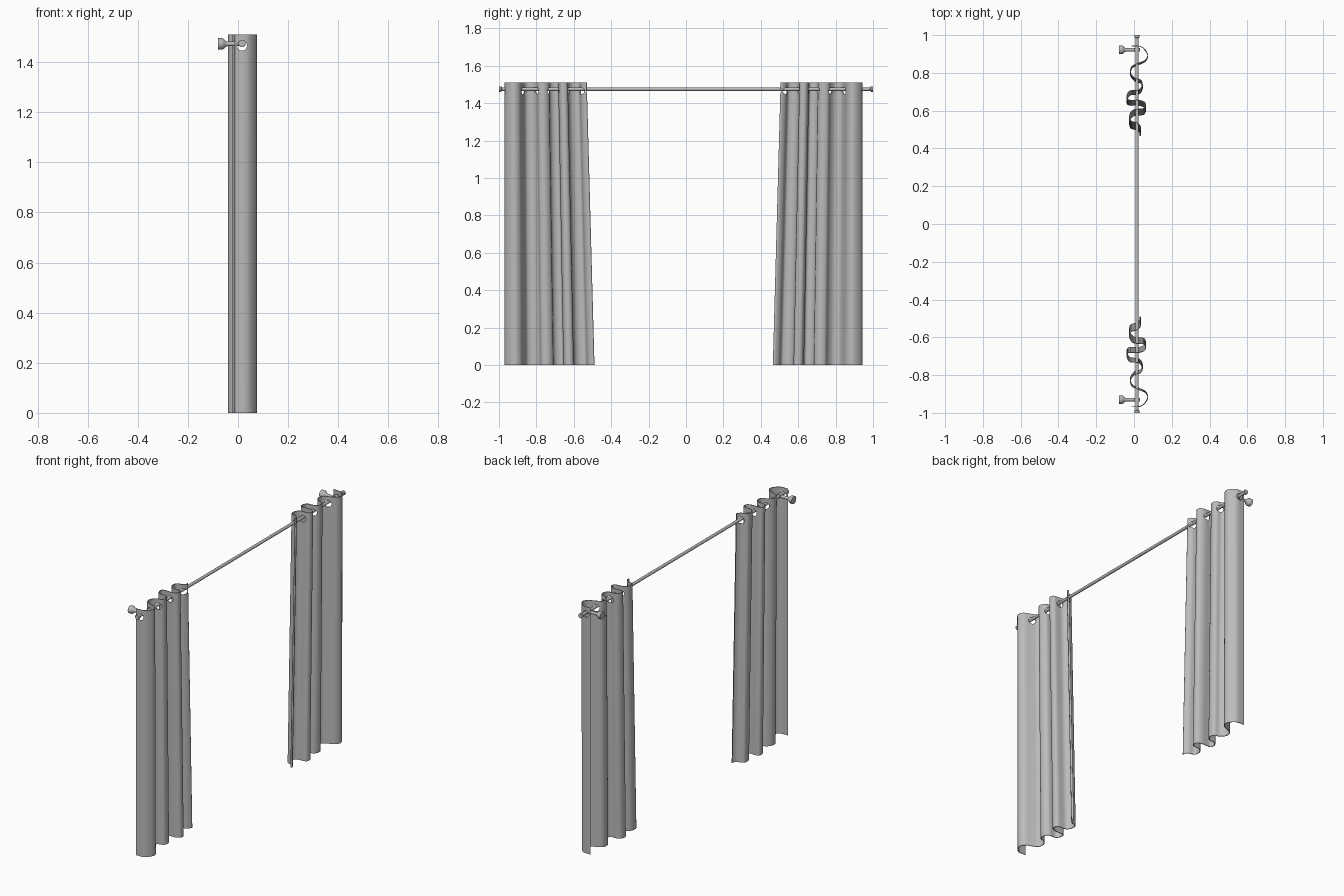
import bpy, bmesh
from mathutils import Vector, Matrix

cube = bpy.data.objects.get("Cube")
if cube:
    bpy.data.objects.remove(cube, do_unlink=True)

grey = bpy.data.materials.new("plain grey")
grey.use_nodes = True
colour = (0.5, 0.5, 0.5, 1)
grey.diffuse_color = colour
grey.node_tree.nodes["Principled BSDF"].inputs["Base Color"].default_value = colour

ROD_X, ROD_Z, HEIGHT = 0.016, 1.475, 1.51


def make_object(name, bm):
    mesh = bpy.data.meshes.new(name)
    bmesh.ops.recalc_face_normals(bm, faces=bm.faces)
    bm.to_mesh(mesh)
    bm.free()
    mesh.materials.append(grey)
    obj = bpy.data.objects.new(name, mesh)
    bpy.context.collection.objects.link(obj)
    return obj


def select(obj):
    bpy.ops.object.select_all(action='DESELECT')
    obj.select_set(True)
    bpy.context.view_layer.objects.active = obj


def smooth(obj):
    select(obj)
    bpy.ops.object.shade_smooth_by_angle(angle=0.7)


def turned(name, profile, origin, axis, sides=24):
    """Solid of revolution; profile is (distance along axis, radius)."""
    bm = bmesh.new()
    spin = Vector((0, 0, 1)).rotation_difference(Vector(axis)).to_matrix().to_4x4()
    place = Matrix.Translation(origin) @ spin
    rings = []
    for d, r in profile:
        ring = bmesh.ops.create_circle(bm, segments=sides, radius=r,
                                       matrix=place @ Matrix.Translation((0, 0, d)))
        rings.append(ring["verts"])
    for a, b in zip(rings, rings[1:]):
        for i in range(sides):
            j = (i + 1) % sides
            bm.faces.new((a[i], a[j], b[j], b[i]))
    bm.faces.new(rings[0])
    bm.faces.new(rings[-1])
    return make_object(name, bm)


def spline(points, steps=6):
    """Smooth curve through the points."""
    pts = [Vector(p) for p in points]
    pts = [2 * pts[0] - pts[1]] + pts + [2 * pts[-1] - pts[-2]]
    out = []
    for a, b, c, d in zip(pts, pts[1:], pts[2:], pts[3:]):
        for s in range(steps):
            t = s / steps
            out.append(0.5 * (2 * b + (c - a) * t + (2 * a - 5 * b + 4 * c - d) * t ** 2
                              + (3 * b - a - 3 * c + d) * t ** 3))
    return out + [pts[-2]]


# Fold line of one curtain, from outer edge to inner edge
FOLDS = spline([(-0.013, .943), (.04, .938), (.072, .90), (.06, .868), (.02, .85),
                (-.012, .833), (-.018, .80), (.005, .772), (.036, .762), (.044, .735),
                (.025, .71), (-.02, .705), (-.037, .68), (-.028, .657), (.03, .655),
                (.059, .64), (.052, .612), (0, .605), (-.022, .58), (-.018, .547),
                (.018, .535), (.035, .515), (.03, .507)])
OUTER = FOLDS[0].y


def curtain(name, side, shift):
    bm = bmesh.new()
    rows = []
    for z in (0, 0.7, 1.4, HEIGHT):
        flare = 1 + 0.095 * (1 - z / HEIGHT)      # spreads inward toward the hem
        rows.append([bm.verts.new((p.x, side * (OUTER + (p.y - OUTER) * flare) + shift, z))
                     for p in FOLDS])
    for low, high in zip(rows, rows[1:]):
        for i in range(len(FOLDS) - 1):
            bm.faces.new((low[i], low[i + 1], high[i + 1], high[i]))
    obj = make_object(name, bm)
    cloth = obj.modifiers.new("cloth", 'SOLIDIFY')
    cloth.thickness, cloth.offset = 0.004, 0
    # Eyelet holes where the cloth crosses the rod
    cutter = turned("eyelet_cutter", [(-1.1, .02), (1.1, .02)],
                    (ROD_X, 0, ROD_Z - 0.009), (0, 1, 0))
    cutter.hide_render = True
    holes = obj.modifiers.new("eyelets", 'BOOLEAN')
    holes.operation, holes.solver, holes.object = 'DIFFERENCE', 'EXACT', cutter
    select(obj)
    for m in ("cloth", "eyelets"):
        bpy.ops.object.modifier_apply(modifier=m)
    bpy.data.objects.remove(cutter, do_unlink=True)
    smooth(obj)


curtain("left_curtain", 1, 0)
curtain("right_curtain", -1, -0.025)

# Rod with a flared cap at each end
smooth(turned("rod", [(-1, .014), (-.988, .014), (-.984, .009), (.984, .009),
                      (.988, .014), (1, .014)], (ROD_X, 0, ROD_Z), (0, 1, 0)))

# Wall brackets: round plate, tapered neck, stem and a collar round the rod
for label, y in (("left", 0.922), ("right", -0.93)):
    smooth(turned(label + "_bracket",
                  [(0, .023), (.018, .023), (.024, .019), (.032, .011), (.04, .009),
                   (.096, .009)], (-0.08, y, ROD_Z - 0.002), (1, 0, 0)))
    smooth(turned(label + "_collar", [(-.01, .015), (.01, .015)],
                  (ROD_X, y, ROD_Z), (0, 1, 0)))
